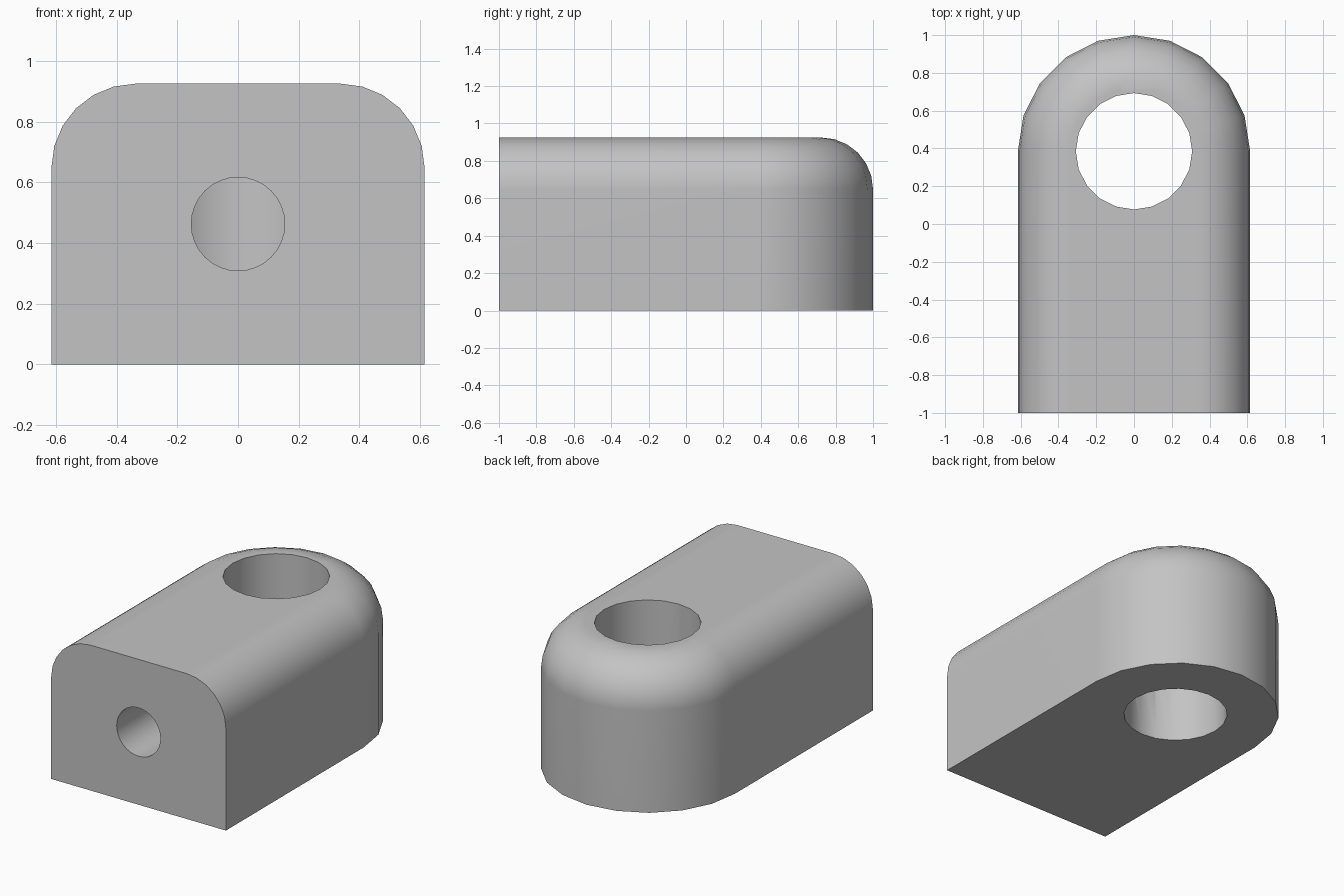
import bpy, bmesh, math

cube = bpy.data.objects.get("Cube")
if cube:
    bpy.data.objects.remove(cube, do_unlink=True)

HALF_W, HEIGHT, FILLET = 0.615, 0.925, 0.277
FRONT_Y, AXIS_Y = -1.0, 0.385
HOLE_R, BORE_R = 0.308, 0.154

grey = bpy.data.materials.new("plain grey")
grey.use_nodes = True
colour = (0.55, 0.55, 0.55, 1)
grey.diffuse_color = colour
grey.node_tree.nodes["Principled BSDF"].inputs["Base Color"].default_value = colour


def outline(radius, z, steps=10):
    """Tongue shape: square at the front, half round at the back."""
    arc = [math.pi * i / steps for i in range(steps + 1)]
    pts = [(radius * math.cos(a), AXIS_Y + radius * math.sin(a), z) for a in arc]
    return [(radius, FRONT_Y, z)] + pts + [(-radius, FRONT_Y, z)]


# Body: stacked outlines, shrinking along a quarter circle at the top
bm = bmesh.new()
levels = [(HALF_W, 0)]
for i in range(7):
    a = math.radians(15 * i)
    levels.append((HALF_W - FILLET + FILLET * math.cos(a),
                   HEIGHT - FILLET + FILLET * math.sin(a)))
rings = [[bm.verts.new(p) for p in outline(r, z)] for r, z in levels]
for low, high in zip(rings, rings[1:]):
    for i in range(len(low) - 1):
        bm.faces.new((low[i], low[i + 1], high[i + 1], high[i]))
bm.faces.new(rings[0])
bm.faces.new(rings[-1])
# Flat front end
bm.faces.new([r[0] for r in rings] + [r[-1] for r in reversed(rings)])
bmesh.ops.recalc_face_normals(bm, faces=bm.faces)
mesh = bpy.data.meshes.new("rounded_block")
bm.to_mesh(mesh)
bm.free()
mesh.materials.append(grey)
body = bpy.data.objects.new("rounded_block", mesh)
bpy.context.collection.objects.link(body)


def drill(name, radius, depth, sides, location, rotation=(0, 0, 0)):
    """Cut a round hole through the body and discard the cutter."""
    bpy.ops.mesh.primitive_cylinder_add(vertices=sides, radius=radius, depth=depth,
                                        location=location, rotation=rotation)
    cutter = bpy.context.object
    cutter.name = name
    cutter.hide_render = True
    cutter.data.materials.append(grey)
    bpy.ops.object.select_all(action='DESELECT')
    body.select_set(True)
    bpy.context.view_layer.objects.active = body
    mod = body.modifiers.new(name, 'BOOLEAN')
    mod.operation = 'DIFFERENCE'
    mod.solver = 'EXACT'
    mod.object = cutter
    bpy.ops.object.modifier_apply(modifier=mod.name)
    bpy.data.objects.remove(cutter, do_unlink=True)


# Upright through hole, then the front bore that runs into it
drill("upright_hole", HOLE_R, 3, 20, (0, AXIS_Y, HEIGHT / 2))
bore_start, bore_end = FRONT_Y - 0.2, AXIS_Y
drill("front_bore", BORE_R, bore_end - bore_start, 32,
      (0, (bore_start + bore_end) / 2, HEIGHT / 2), (math.pi / 2, 0, 0))

# Smooth curves with crisp rims and even flats
bpy.ops.object.shade_smooth_by_angle(angle=math.radians(30))
weighted = body.modifiers.new("even_flats", 'WEIGHTED_NORMAL')
weighted.keep_sharp = True
